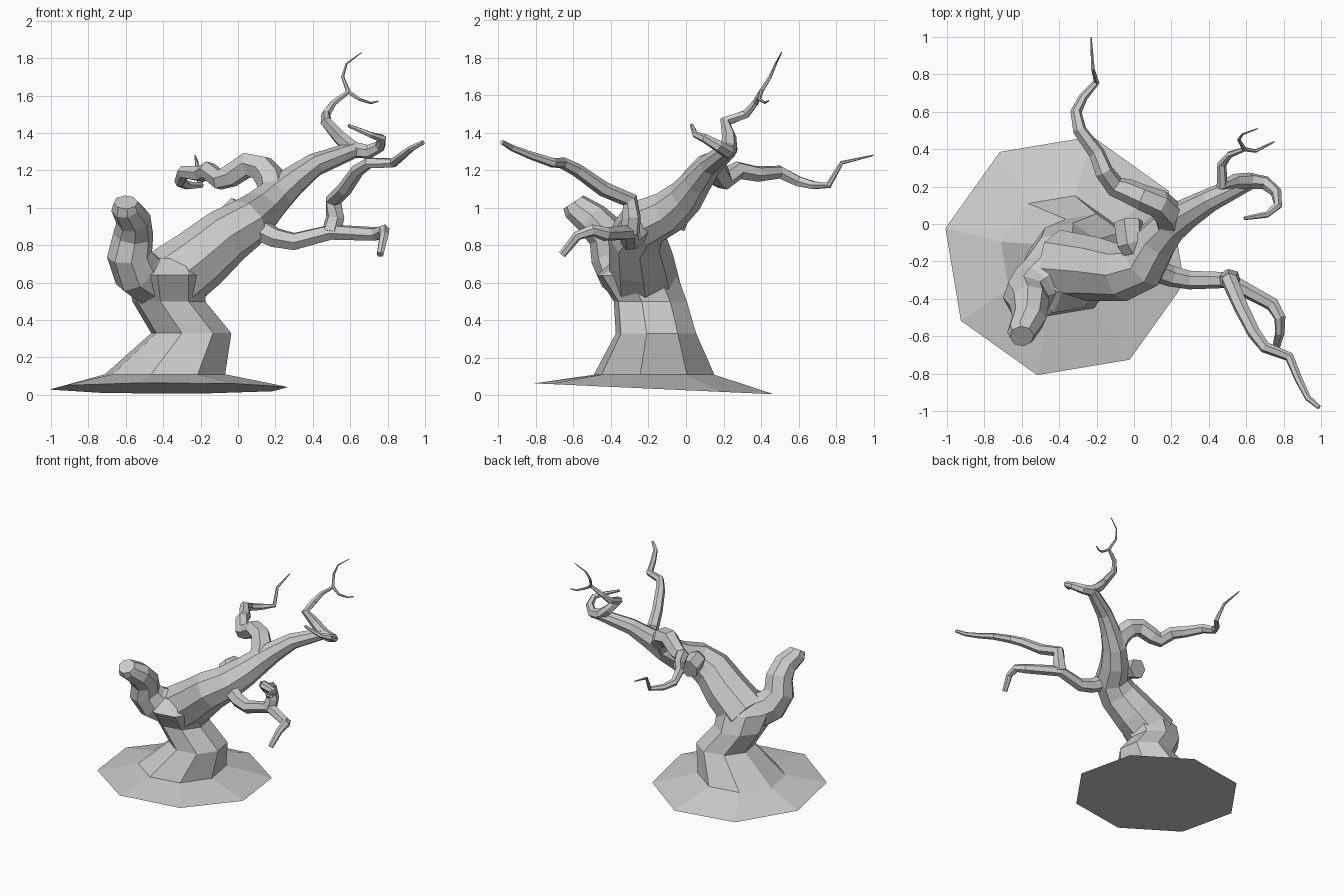
import bpy, bmesh, math
from mathutils import Vector

cube = bpy.data.objects.get("Cube")
if cube:
    bpy.data.objects.remove(cube, do_unlink=True)

bark = bpy.data.materials.new("pale grey bark")
bark.use_nodes = True
grey = (0.6, 0.6, 0.6, 1)
bark.diffuse_color = grey
bark.node_tree.nodes["Principled BSDF"].inputs["Base Color"].default_value = grey


def polygon_ring(bm, center, right, up, radius, sides, phase):
    """One ring of vertices around a center, in the plane of right and up."""
    ring = []
    for corner in range(sides):
        angle = phase + math.tau * corner / sides
        spoke = right * math.cos(angle) + up * math.sin(angle)
        ring.append(bm.verts.new(center + spoke * radius))
    return ring


def finish_loft(name, bm, rings):
    """Bridge neighbouring rings, close both ends and make the object."""
    for lower, upper in zip(rings, rings[1:]):
        for corner in range(len(lower)):
            before = corner - 1
            bm.faces.new((lower[before], lower[corner], upper[corner], upper[before]))
    bm.faces.new(rings[0])
    bm.faces.new(rings[-1])
    bmesh.ops.recalc_face_normals(bm, faces=bm.faces)
    mesh = bpy.data.meshes.new(name)
    bm.to_mesh(mesh)
    bm.free()
    mesh.materials.append(bark)
    part = bpy.data.objects.new(name, mesh)
    bpy.context.collection.objects.link(part)


def build_trunk(name, levels):
    """Stack level octagons given as (x, y, height, radius); the root plate leans a little."""
    bm = bmesh.new()
    right, up = Vector((1, 0, 0)), Vector((0, 1, 0))
    rings = []
    for x, y, height, radius in levels:
        center = Vector((x, y, height))
        rings.append(polygon_ring(bm, center, right, up, radius, 8, math.radians(32)))
    for vert in rings[0]:
        vert.co.z -= (vert.co.y - levels[0][1]) / 22
    finish_loft(name, bm, rings)


def build_branch(name, path, thick, thin, sides=6):
    """Sweep a polygon along the path, tapering evenly from thick to thin."""
    bm = bmesh.new()
    points = [Vector(point) for point in path]
    last = len(points) - 1
    rings = []
    right = None
    for index, point in enumerate(points):
        arriving = (point - points[max(index - 1, 0)]).normalized()
        leaving = (points[min(index + 1, last)] - point).normalized()
        along = (arriving + leaving).normalized()
        # Carry the ring direction forward so the branch does not twist
        if right is None:
            right = along.orthogonal()
        right = (right - along * right.dot(along)).normalized()
        radius = thick + (thin - thick) * index / last
        rings.append(polygon_ring(bm, point, right, along.cross(right), radius, sides, 0))
    finish_loft(name, bm, rings)


# Points where branches meet
trunk_top = (-.4, -.22, .58)
limb_bend = (.2, 0, 1.06)
limb_end = (.62, .23, 1.31)
front_fork = (.5, -.3, .87)
twig_fork = (.59, .4, 1.62)

# Flared root plate and trunk, closing in the crotch between limb and stump
build_trunk("trunk", [
    (-.37, -.17, .035, .655), (-.39, -.17, .11, .33), (-.25, -.16, .33, .22),
    (-.37, -.19, .5, .2), (-.38, -.26, .64, .22), (-.36, -.25, .73, .13),
])

# Main limb leaning to the left
build_branch("main_limb", [
    trunk_top, (-.2, -.24, .73), (-.06, -.26, .85), (.05, -.22, .92), (.12, -.09, .98),
    limb_bend, (.29, .06, 1.14), (.41, .13, 1.23), limb_end,
], thick=.19, thin=.045, sides=8)

# Broken stump on the right, with a level top
build_branch("broken_stump", [
    trunk_top, (-.54, -.34, .66), (-.58, -.39, .75), (-.56, -.42, .86),
    (-.56, -.5, .94), (-.6, -.58, 1), (-.6, -.6, 1.03),
], thick=.15, thin=.065, sides=8)

# Front branch wrapping over the limb, and its upper fork
build_branch("front_branch", [
    (-.03, .01, .95), (-.02, -.1, .98), (.05, -.22, .93), (.12, -.25, .88), (.2, -.28, .84),
    (.3, -.3, .82), front_fork, (.74, -.43, .86), (.78, -.5, .88),
    (.78, -.58, .85), (.76, -.66, .75),
], thick=.08, thin=.02)
build_branch("front_upper_branch", [
    front_fork, (.52, -.29, .95), (.51, -.3, 1.04), (.57, -.44, 1.1), (.64, -.58, 1.2),
    (.7, -.66, 1.24), (.83, -.71, 1.24), (.88, -.83, 1.28), (.93, -.93, 1.32), (.99, -.98, 1.35),
], thick=.055, thin=.012)

# Winding branch reaching backward
build_branch("back_branch", [
    limb_bend, (.18, .06, 1.15), (.13, .11, 1.21), (.05, .14, 1.23), (-.04, .18, 1.17),
    (-.1, .2, 1.15), (-.16, .28, 1.2), (-.2, .38, 1.18), (-.29, .5, 1.19), (-.31, .6, 1.14),
    (-.27, .68, 1.12), (-.2, .76, 1.12), (-.22, .83, 1.24), (-.23, 1, 1.28),
], thick=.09, thin=.004)

# Curled end of the main limb and the twigs rising from it
build_branch("curled_branch", [
    limb_end, (.7, .22, 1.3), (.76, .17, 1.33), (.77, .1, 1.37), (.71, .05, 1.39), (.59, .03, 1.44),
], thick=.045, thin=.01)
build_branch("upper_twig", [
    limb_end, (.54, .23, 1.38), (.47, .21, 1.46), (.47, .32, 1.5), (.51, .37, 1.56), twig_fork,
], thick=.045, thin=.012)
build_branch("end_twig", [
    twig_fork, (.56, .45, 1.7), (.58, .48, 1.77), (.66, .51, 1.83),
], thick=.012, thin=.003)
build_branch("side_twig", [
    twig_fork, (.65, .39, 1.58), (.71, .42, 1.56), (.75, .44, 1.57),
], thick=.012, thin=.004)
